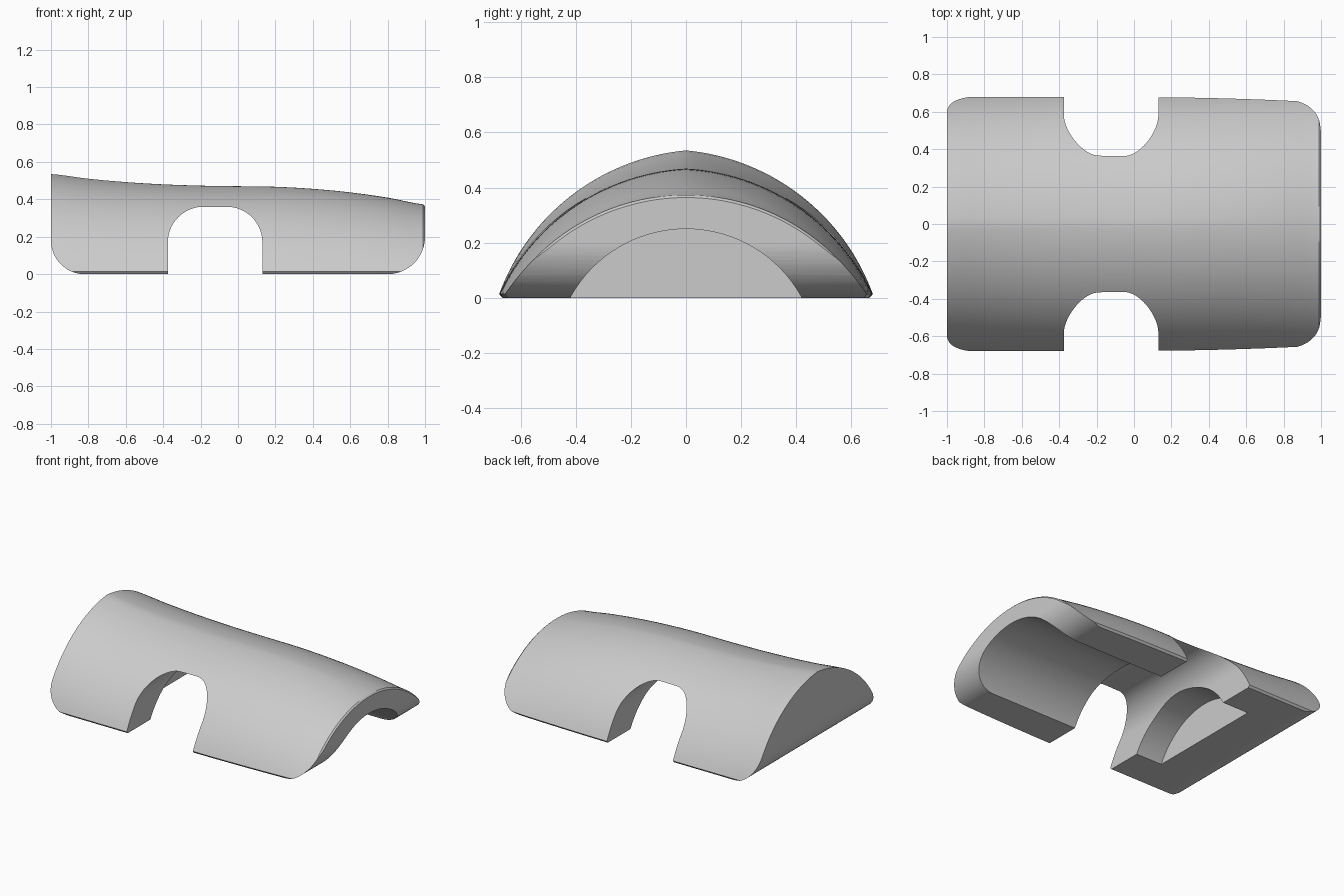
import bpy, bmesh
from math import sqrt, sin, cos, pi, asin
from mathutils import Vector

cube = bpy.data.objects.get("Cube")
if cube:
    bpy.data.objects.remove(cube)

grey = bpy.data.materials.new("light grey")
grey.use_nodes = True
grey.diffuse_color = (0.6, 0.6, 0.6, 1)
grey.node_tree.nodes["Principled BSDF"].inputs["Base Color"].default_value = (0.6, 0.6, 0.6, 1)


def loft(name, rings):
    """Closed solid through matching rings of points."""
    bm = bmesh.new()
    loops = [[bm.verts.new(p) for p in ring] for ring in rings]
    for a, b in zip(loops, loops[1:]):
        for i in range(len(a)):
            j = (i + 1) % len(a)
            bm.faces.new((a[i], a[j], b[j], b[i]))
    bm.faces.new(loops[0])
    bm.faces.new(loops[-1])
    bmesh.ops.recalc_face_normals(bm, faces=bm.faces)
    mesh = bpy.data.meshes.new(name)
    bm.to_mesh(mesh)
    bm.free()
    mesh.materials.append(grey)
    obj = bpy.data.objects.new(name, mesh)
    bpy.context.collection.objects.link(obj)
    return obj


def arc(cx, cz, r, start, end, n=20):
    return [(cx + r * cos(start + (end - start) * i / n),
             cz + r * sin(start + (end - start) * i / n)) for i in range(n + 1)]


# Ridge height along the length, interpolated smoothly
RIDGE = [0.535, 0.51, 0.492, 0.48, 0.473, 0.47, 0.467, 0.456, 0.437, 0.409, 0.372]


def ridge_height(x):
    t = (x + 1) * 5
    i = min(int(t), 9)
    f = t - i
    p = [RIDGE[max(0, min(10, i + k))] for k in (-1, 0, 1, 2)]
    m0, m1 = (p[2] - p[0]) / 2, (p[3] - p[1]) / 2
    return (p[1] * (2 * f**3 - 3 * f**2 + 1) + m0 * (f**3 - 2 * f**2 + f)
            + p[2] * (3 * f**2 - 2 * f**3) + m1 * (f**3 - f**2))


def shell_section(x, inset=0.0, n=28):
    """Two large arcs meeting at the ridge, with a small bottom lip."""
    f = max(0, x)
    top = Vector((0, ridge_height(x) - inset))
    foot = Vector((0.678 - 0.028 * f * f - inset, 0.014))
    radius = 0.8 - 0.035 * f
    chord = foot - top
    normal = Vector((chord.y, -chord.x)).normalized()
    centre = (top + foot) / 2 + normal * sqrt(radius**2 - chord.length_squared / 4)
    a0 = asin((foot.y - centre.y) / radius)
    a1 = asin((top.y - centre.y) / radius)
    if top.x < centre.x:
        a1 = pi - a1
    half = [(foot.x - 0.012, 0)] + arc(centre.x, centre.y, radius, a0, a1, n)
    half[-1] = (0, top.y)
    return [(x, y, z) for y, z in half + [(-y, z) for y, z in half[-2::-1]]]


# Main shell with a slightly softened open end
stations = [-1 + i * 0.05 for i in range(40)] + [0.99]
shell = loft("shell", [shell_section(x) for x in stations] + [shell_section(1, 0.008)])


def cut_across(name, profile):
    return loft(name, [[(x, y, z) for x, z in profile] for y in (-1, 1)])


# Side notches, running right across the shell
notch = cut_across("notch_cutter", [(0.13, -0.1)] + arc(-0.06, 0.17, 0.19, 0, pi / 2)
                   + arc(-0.185, 0.17, 0.19, pi / 2, pi) + [(-0.375, -0.1)])

# Rounded lower corners at both ends
cutters = [notch]
for side, r in ((-1, 0.18), (1, 0.2)):
    curve = arc(1 - r, r, r, 0, -pi / 2)
    curve += [(1 - r, -0.1), (1.1, -0.1), (1.1, r)]
    cutters.append(cut_across("corner_cutter", [(side * x, z) for x, z in curve]))

# Arched tunnel, open at one end and closed by a wall at the other
tunnel_arc = arc(0, -0.228, 0.478, asin(0.128 / 0.478), pi - asin(0.128 / 0.478), 48)
cutters.append(loft("tunnel_cutter", [[(x, y, z) for y, z in tunnel_arc] for x in (-0.575, 1.2)]))

bpy.context.view_layer.objects.active = shell
for cutter in cutters:
    cutter.hide_render = True
    mod = shell.modifiers.new("cut", 'BOOLEAN')
    mod.operation = 'DIFFERENCE'
    mod.solver = 'EXACT'
    mod.object = cutter
    bpy.ops.object.modifier_apply(modifier=mod.name)
for cutter in cutters:
    bpy.data.objects.remove(cutter)

bpy.ops.object.select_all(action='DESELECT')
shell.select_set(True)
bpy.ops.object.shade_smooth_by_angle(angle=pi / 6)
